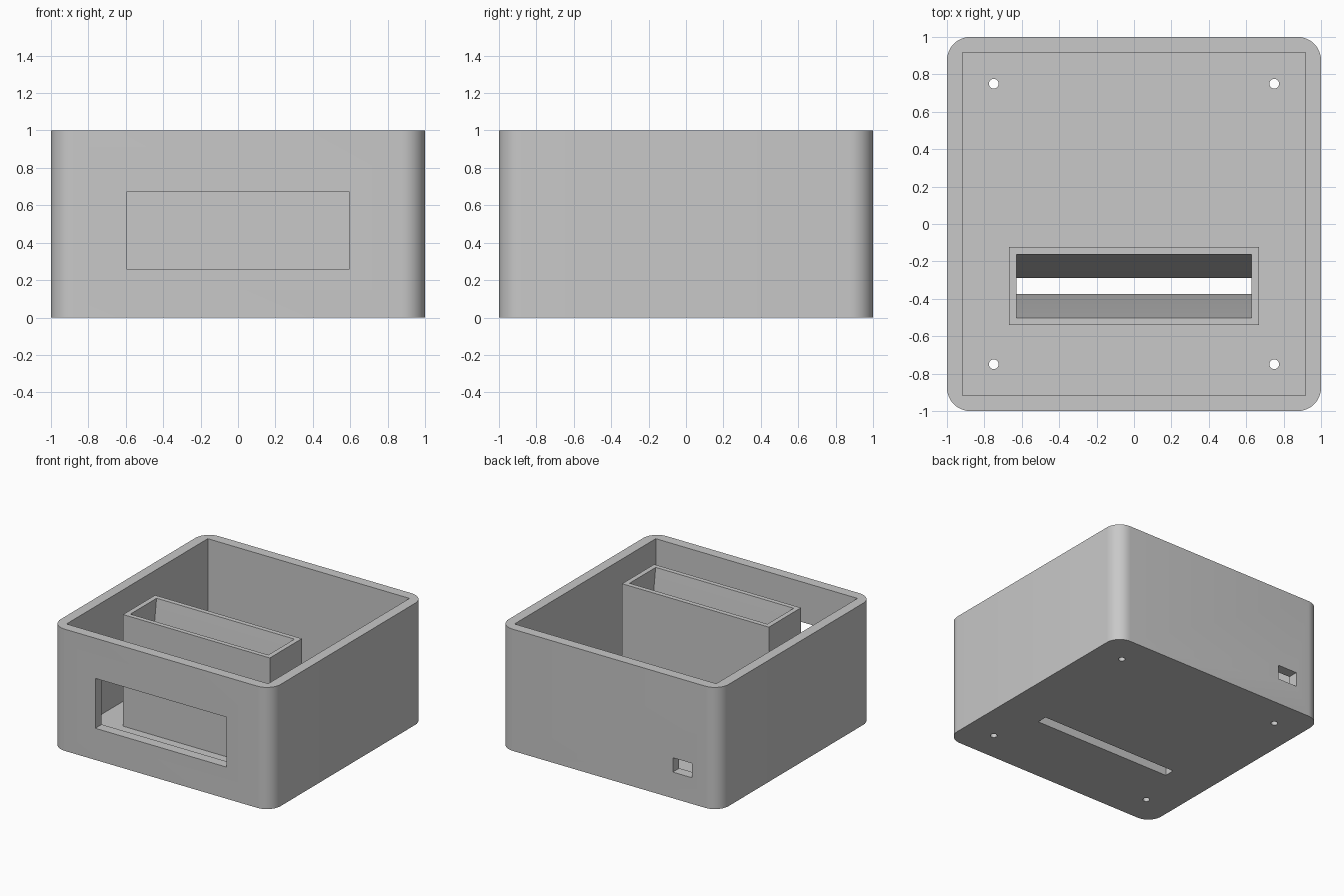
import bpy
import bmesh
from math import radians

cube = bpy.data.objects.get("Cube")
if cube:
    bpy.data.objects.remove(cube)

WALL = 0.083
grey = bpy.data.materials.new("light grey plastic")
grey.use_nodes = True
grey.diffuse_color = (0.58, 0.58, 0.58, 1)
grey.node_tree.nodes["Principled BSDF"].inputs["Base Color"].default_value = (0.58, 0.58, 0.58, 1)


def finish(name, bm):
    bmesh.ops.recalc_face_normals(bm, faces=bm.faces)
    mesh = bpy.data.meshes.new(name)
    bm.to_mesh(mesh)
    bm.free()
    mesh.materials.append(grey)
    obj = bpy.data.objects.new(name, mesh)
    bpy.context.collection.objects.link(obj)
    return obj


def box(name, x, y, z, radius=0):
    """Box from (min, max) ranges, optionally with rounded upright edges."""
    bm = bmesh.new()
    bmesh.ops.create_cube(bm, size=1)
    for v in bm.verts:
        v.co = [r[0] if c < 0 else r[1] for c, r in zip(v.co, (x, y, z))]
    if radius:
        upright = [e for e in bm.edges
                   if abs(e.verts[0].co.z - e.verts[1].co.z) > 0.5]
        bmesh.ops.bevel(bm, geom=upright, offset=radius, segments=10,
                        profile=0.5, affect='EDGES')
    return finish(name, bm)


def cut(target, cutter, operation='DIFFERENCE'):
    """Apply a boolean and drop the helper object."""
    cutter.hide_render = True
    mod = target.modifiers.new(cutter.name, 'BOOLEAN')
    mod.operation = operation
    mod.solver = 'EXACT'
    mod.object = cutter
    bpy.ops.object.select_all(action='DESELECT')
    bpy.context.view_layer.objects.active = target
    target.select_set(True)
    bpy.ops.object.modifier_apply(modifier=mod.name)
    bpy.data.objects.remove(cutter)


# Open case with rounded upright corners and a square cavity
case = box("case", (-1, 1), (-1, 1), (0, 1), radius=0.125)
inner = 1 - WALL
cut(case, box("cavity", (-inner, inner), (-inner, inner), (WALL, 1.2)))

# Front window and rear cable port
cut(case, box("front_window", (-0.597, 0.597), (-1.1, -0.88), (0.26, 0.67)))
cut(case, box("cable_port", (-0.757, -0.58), (0.88, 1.1), (0.215, 0.333)))

# Hopper rising from the floor
cut(case, box("hopper", (-0.667, 0.667), (-0.54, -0.123), (WALL / 2, 1)), 'UNION')

# Tapered hopper throat, narrowing to the slot at floor level
bm = bmesh.new()
bmesh.ops.create_cube(bm, size=1)
for v in bm.verts:
    top = v.co.z > 0
    half_depth = 0.17 if top else 0.043
    v.co = (0.627 if v.co.x > 0 else -0.627,
            -0.332 + (half_depth if v.co.y > 0 else -half_depth),
            1.0 if top else WALL)
# Extend the throat straight up and straight down past the solid
for z, shift in ((1.0, 0.1), (WALL, -0.2)):
    face = next(f for f in bm.faces if all(abs(v.co.z - z) < 1e-4 for v in f.verts))
    new = bmesh.ops.extrude_face_region(bm, geom=[face])["geom"]
    bmesh.ops.translate(bm, vec=(0, 0, shift),
                        verts=[g for g in new if isinstance(g, bmesh.types.BMVert)])
    bmesh.ops.delete(bm, geom=[face], context='FACES_ONLY')
cut(case, finish("hopper_throat", bm))

# Four screw holes through the floor
for sx in (-1, 1):
    for sy in (-1, 1):
        bm = bmesh.new()
        bmesh.ops.create_cone(bm, cap_ends=True, segments=24, radius1=0.026,
                              radius2=0.026, depth=0.4)
        bmesh.ops.translate(bm, vec=(0.75 * sx, 0.75 * sy, 0), verts=bm.verts)
        cut(case, finish("screw_hole", bm))

bpy.ops.object.select_all(action='DESELECT')
bpy.context.view_layer.objects.active = case
case.select_set(True)
bpy.ops.object.shade_smooth_by_angle(angle=radians(30))
